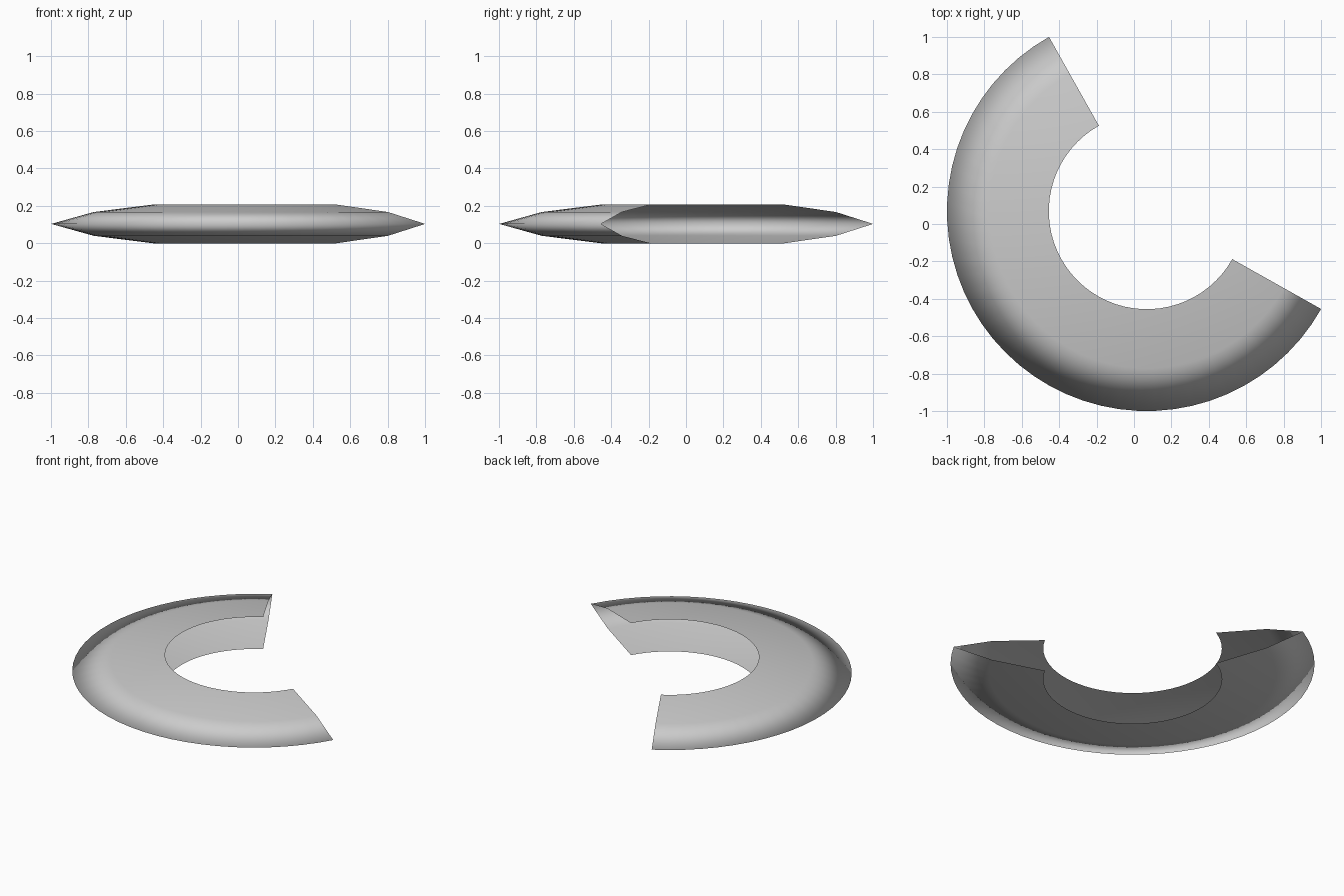
import bpy
import bmesh
from math import cos, sin, radians

cube = bpy.data.objects.get("Cube")
if cube:
    bpy.data.objects.remove(cube, do_unlink=True)

# Plain grey material
grey = bpy.data.materials.new("light_grey")
grey.use_nodes = True
color = (0.6, 0.6, 0.6, 1.0)
grey.diffuse_color = color
grey.node_tree.nodes["Principled BSDF"].inputs["Base Color"].default_value = color

# Open, tapered cross-section as (radius, height), from lower to upper inner lip
profile = [(0.524, 0.0), (0.841, 0.04), (1.0685, 0.1035), (0.841, 0.167), (0.524, 0.207)]
center = 0.0685
start, end = radians(119.3), radians(330.7)
segments = 40

# Sweep the section around the arc, leaving the ends and inner side open
bm = bmesh.new()
rows = []
for i in range(segments + 1):
    a = start + (end - start) * i / segments
    rows.append([bm.verts.new((center + r * cos(a), center + r * sin(a), z))
                 for r, z in profile])
for near, far in zip(rows, rows[1:]):
    for j in range(len(profile) - 1):
        face = bm.faces.new((near[j], far[j], far[j + 1], near[j + 1]))
        face.smooth = True

mesh = bpy.data.meshes.new("ring_shell")
bm.to_mesh(mesh)
bm.free()
mesh.materials.append(grey)
shell = bpy.data.objects.new("ring_shell", mesh)
bpy.context.collection.objects.link(shell)
